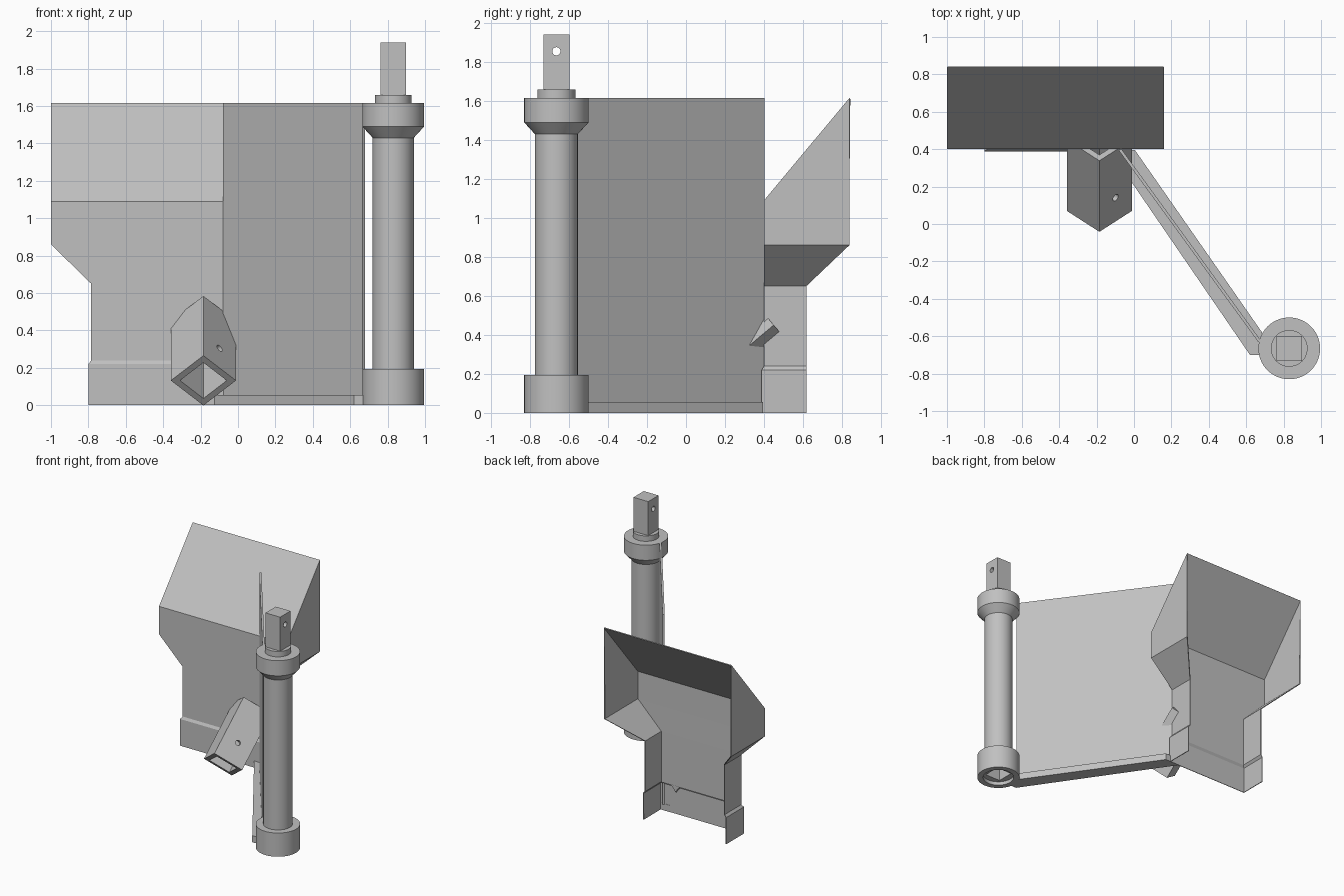
import bpy, bmesh, math
from mathutils import Matrix, Vector

if "Cube" in bpy.data.objects:
    bpy.data.objects.remove(bpy.data.objects["Cube"])

steel = bpy.data.materials.new("grey steel")
steel.diffuse_color = (0.53, 0.53, 0.53, 1)
steel.use_nodes = True
steel.node_tree.nodes["Principled BSDF"].inputs["Base Color"].default_value = steel.diffuse_color


def make(name, verts, faces):
    mesh = bpy.data.meshes.new(name)
    bm = bmesh.new()
    vs = [bm.verts.new(v) for v in verts]
    for f in faces:
        bm.faces.new([vs[i] for i in f])
    bmesh.ops.remove_doubles(bm, verts=bm.verts, dist=1e-5)
    bmesh.ops.dissolve_degenerate(bm, dist=1e-5, edges=bm.edges)
    bmesh.ops.recalc_face_normals(bm, faces=bm.faces)
    bm.to_mesh(mesh)
    bm.free()
    mesh.materials.append(steel)
    ob = bpy.data.objects.new(name, mesh)
    bpy.context.collection.objects.link(ob)
    return ob


def loft(name, rings, capped=True, closed=True):
    n = len(rings[0])
    verts = [p for r in rings for p in r]
    faces = []
    for k in range(len(rings) - 1):
        for i in range(n if closed else n - 1):
            j = (i + 1) % n
            faces.append((k * n + i, k * n + j, (k + 1) * n + j, (k + 1) * n + i))
    if capped:
        faces += [tuple(range(n)), tuple(range(len(verts) - n, len(verts)))]
    return make(name, verts, faces)


def prism(name, poly, z0, z1):
    return loft(name, [[(x, y, z) for x, y in poly] for z in (z0, z1)])


def circle(r, z, n=64):
    return [(r * math.cos(2 * math.pi * i / n), r * math.sin(2 * math.pi * i / n), z)
            for i in range(n)]


def box(name, x0, x1, y0, y1, z0, z1):
    return prism(name, [(x0, y0), (x1, y0), (x1, y1), (x0, y1)], z0, z1)


def activate(ob):
    bpy.context.view_layer.update()
    bpy.ops.object.select_all(action='DESELECT')
    ob.select_set(True)
    bpy.context.view_layer.objects.active = ob


def cut(ob, cutter):
    activate(ob)
    m = ob.modifiers.new("cut", 'BOOLEAN')
    m.operation, m.solver, m.object = 'DIFFERENCE', 'EXACT', cutter
    bpy.ops.object.modifier_apply(modifier=m.name)
    bpy.data.objects.remove(cutter)


def smooth(ob):
    activate(ob)
    bpy.ops.object.shade_smooth_by_angle(angle=math.radians(30))


# Hood: open-backed sheet, (z, half width, front y, back y) per level
XC = -0.42
levels = [(0, .38, .388, .617), (.22, .38, .388, .617), (.24, .365, .40, .617),
          (.65, .365, .40, .617), (.86, .58, .40, .838), (1.09, .58, .40, .838),
          (1.615, .58, .838, .838)]
hood = loft("hood", [[(XC - w, yb, z), (XC - w, yf, z), (XC + w, yf, z), (XC + w, yb, z)]
                     for z, w, yf, yb in levels], capped=False, closed=False)
# outward normals: the front panel must face -y
if sum(p.normal.y * p.area for p in hood.data.polygons) > 0:
    hood.data.flip_normals()
m = hood.modifiers.new("thickness", 'SOLIDIFY')
m.thickness, m.offset = 0.007, -1

# Wing plate and its foot bar
d = Vector((0.75, -1.03)).normalized()
s = Vector((-d.y, d.x)) * 0.008
a, b = Vector((-0.075, 0.398)), Vector((0.672, -0.628))
prism("wing_plate", [a - s, b - s, b + s, a + s], 0.05, 1.615)
prism("foot_bar", [(-.13, .395), (.005, .395), (.685, -.58), (.67, -.70), (.62, -.70)], 0, .055)

# Pole: collars, shaft and neck turned around one axis
AX, AY = 0.83, -0.665
pole = loft("pole", [circle(r, z) for r, z in
                     [(.165, 0), (.165, .195), (.11, .195), (.11, 1.43), (.165, 1.49),
                      (.165, 1.615), (.098, 1.615), (.098, 1.66)]])
cut(pole, loft("recess_cutter", [circle(.12, -.1), circle(.12, .03)]))
cut(pole, box("drive_cutter", -.07, .07, -.07, .07, -.1, .28))
pole.location = (AX, AY, 0)
smooth(pole)

# Square drive tang with a cross hole
tang = box("drive_tang", -.067, .067, -.067, .067, 1.655, 1.94)
pin = loft("pin_cutter", [circle(.021, -.2, 24), circle(.021, .2, 24)])
pin.matrix_world = Matrix.Translation((0, 0, 1.855)) @ Matrix.Rotation(math.pi / 2, 4, 'Y')
cut(tang, pin)
tang.location = (AX, AY, 0)

# Square socket tube set on its corner and tilted up into the hood
ang = math.radians(40)
axis = Vector((0, math.cos(ang), math.sin(ang)))
up = Vector((0, -math.sin(ang), math.cos(ang)))
side = Vector((1, 0, 0))
base = Vector((-0.185, 0.07, 0.132))


def diamond(r, t):
    c = base + axis * t
    return [c + up * r, c + side * r, c - up * r, c - side * r]


tube = loft("socket_tube", [diamond(.174, 0), diamond(.174, .496)])
cut(tube, loft("bore_cutter", [diamond(.125, -.1), diamond(.125, .7)]))
hole = loft("hole_cutter", [circle(.02, -.06, 24), circle(.02, .06, 24)])
normal = (side + up).normalized()
center = base + axis * .165 + (side + up) * .086
hole.matrix_world = Matrix.Translation(center) @ normal.to_track_quat('Z', 'Y').to_matrix().to_4x4()
cut(tube, hole)
# trim the part that would stand inside the hood
cut(tube, box("trim_cutter", -1.0, XC + .362, .403, 1.0, -.2, 1.0))
